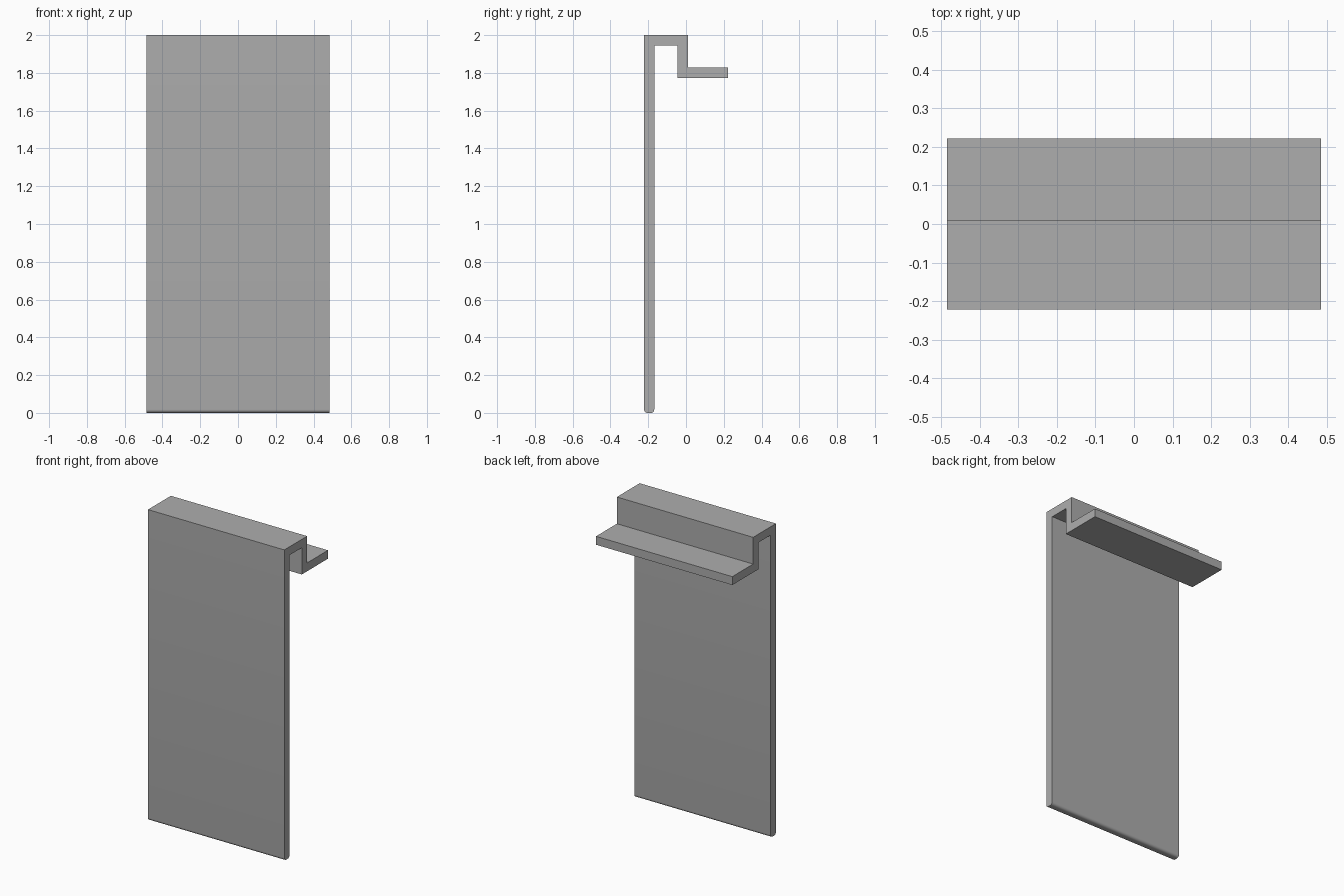
import bpy
import bmesh
import math

default = bpy.data.objects.get("Cube")
if default:
    bpy.data.objects.remove(default, do_unlink=True)

HALF_WIDTH = 0.485
THICK = 0.054
FRONT, BACK = -0.222, 0.222
TOP = 2.0
STEP_Y = 0.01       # rear face of the hook drop
SHELF_Z = 1.828     # top of the rear shelf

# Single grey material
grey = bpy.data.materials.new("plain_grey")
grey.use_nodes = True
colour = (0.42, 0.42, 0.42, 1)
grey.diffuse_color = colour
grey.node_tree.nodes["Principled BSDF"].inputs["Base Color"].default_value = colour

# Side profile (y, z): long plate, hook over the top, rear shelf
profile = [
    (FRONT, 0), (FRONT + THICK, 0),
    (FRONT + THICK, TOP - THICK), (STEP_Y - THICK, TOP - THICK),
    (STEP_Y - THICK, SHELF_Z - THICK), (BACK, SHELF_Z - THICK),
    (BACK, SHELF_Z), (STEP_Y, SHELF_Z),
    (STEP_Y, TOP), (FRONT, TOP),
]

# Extrude the profile across the width
bm = bmesh.new()
end = bm.faces.new([bm.verts.new((-HALF_WIDTH, y, z)) for y, z in profile])
ext = bmesh.ops.extrude_face_region(bm, geom=[end])
moved = [g for g in ext["geom"] if isinstance(g, bmesh.types.BMVert)]
bmesh.ops.translate(bm, verts=moved, vec=(2 * HALF_WIDTH, 0, 0))

# Round the two long bottom edges of the plate
bottom = [e for e in bm.edges
          if all(v.co.z < 0.001 for v in e.verts)
          and abs(e.verts[0].co.x - e.verts[1].co.x) > HALF_WIDTH]
bmesh.ops.bevel(bm, geom=bottom, offset=0.018, offset_type='OFFSET',
                segments=6, profile=0.5, affect='EDGES')
bmesh.ops.recalc_face_normals(bm, faces=bm.faces)

mesh = bpy.data.meshes.new("hooked_panel")
bm.to_mesh(mesh)
bm.free()
mesh.materials.append(grey)
panel = bpy.data.objects.new("hooked_panel", mesh)
bpy.context.collection.objects.link(panel)

# Smooth only the rounded bottom
bpy.ops.object.select_all(action='DESELECT')
panel.select_set(True)
bpy.context.view_layer.objects.active = panel
bpy.ops.object.shade_smooth_by_angle(angle=math.radians(30))
